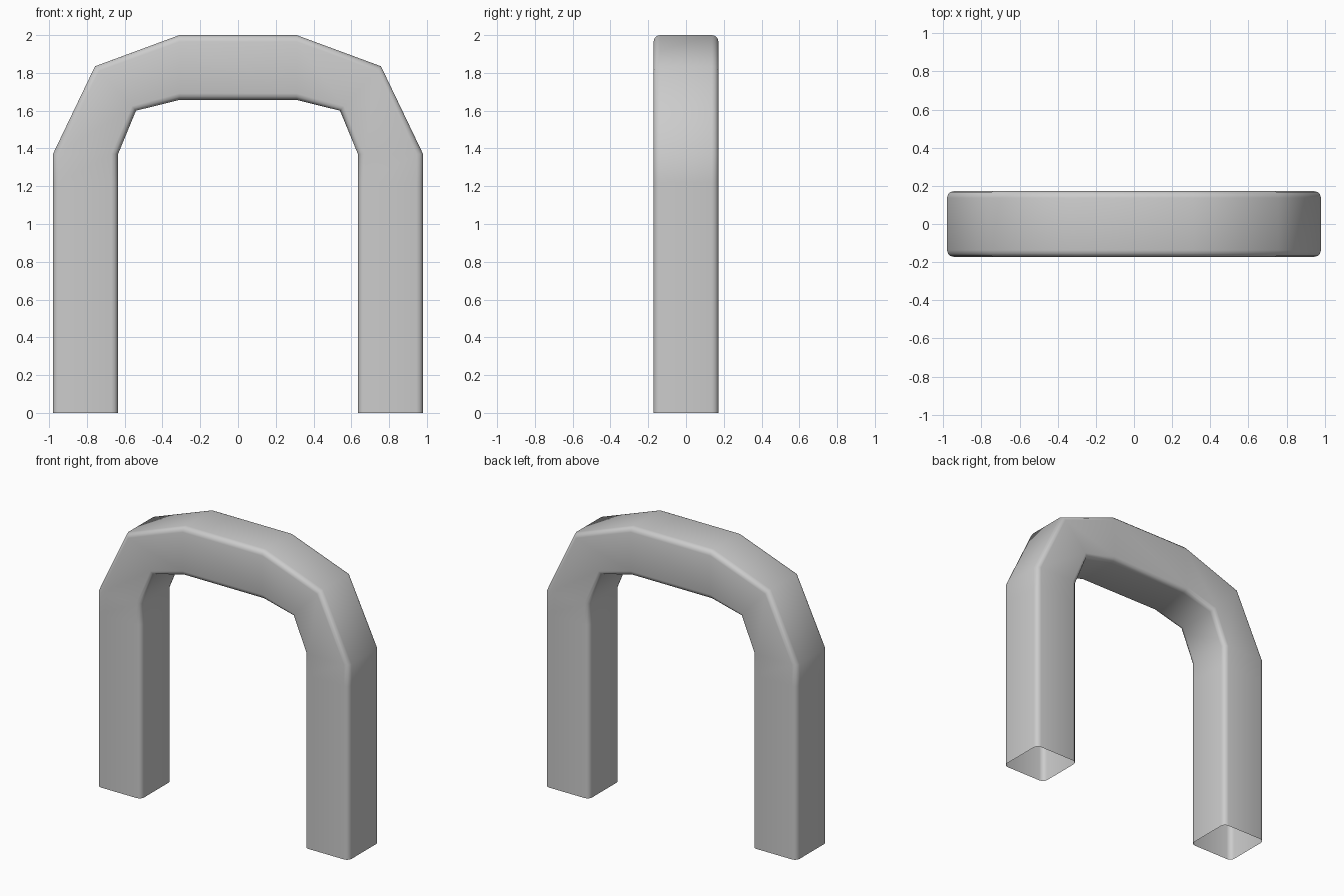
import bpy, bmesh
from math import sin, cos, pi
from mathutils import Vector

cube = bpy.data.objects.get("Cube")
if cube:
    bpy.data.objects.remove(cube, do_unlink=True)

HALF_DEPTH = 0.172
WIDTH = 0.345
RADIUS = 0.035
CORNER_STEPS = 3

# Right half of the arch: (inner edge, outer edge) pairs as x, z
half = [
    ((0.635, 0.0), (0.98, 0.0)),
    ((0.635, 1.22), (0.98, 1.22)),
    ((0.635, 1.37), (0.98, 1.37)),
    ((0.54, 1.6), (0.757, 1.835)),
    ((0.31, 1.657), (0.31, 2.0)),
]
mirrored = [((-a[0], a[1]), (-b[0], b[1])) for a, b in reversed(half)]
stations = half + mirrored


def rounded_section():
    """Rounded rectangle: u runs inner to outer (0..1), y is depth."""
    pts = []
    for k, (su, sy) in enumerate([(1, 1), (-1, 1), (-1, -1), (1, -1)]):
        for i in range(CORNER_STEPS + 1):
            a = (k + i / CORNER_STEPS) * pi / 2
            x = su * (WIDTH / 2 - RADIUS) + RADIUS * cos(a)
            y = sy * (HALF_DEPTH - RADIUS) + RADIUS * sin(a)
            pts.append((0.5 + x / WIDTH, y))
    return pts


# Sweep the section along the arch, leaving the feet open
bm = bmesh.new()
section = rounded_section()
rings = []
for inner, outer in stations:
    a = Vector((inner[0], 0, inner[1]))
    b = Vector((outer[0], 0, outer[1]))
    rings.append([bm.verts.new(a.lerp(b, u) + Vector((0, y, 0))) for u, y in section])
n = len(section)
for r0, r1 in zip(rings, rings[1:]):
    for i in range(n):
        j = (i + 1) % n
        bm.faces.new((r0[i], r0[j], r1[j], r1[i]))
bmesh.ops.recalc_face_normals(bm, faces=bm.faces[:])
for f in bm.faces:
    f.smooth = True

mesh = bpy.data.meshes.new("arch")
bm.to_mesh(mesh)
bm.free()
arch = bpy.data.objects.new("arch", mesh)
bpy.context.collection.objects.link(arch)

# Plain grey finish
grey = bpy.data.materials.new("plain_grey")
grey.use_nodes = True
colour = (0.6, 0.6, 0.6, 1)
grey.diffuse_color = colour
grey.node_tree.nodes["Principled BSDF"].inputs["Base Color"].default_value = colour
mesh.materials.append(grey)
